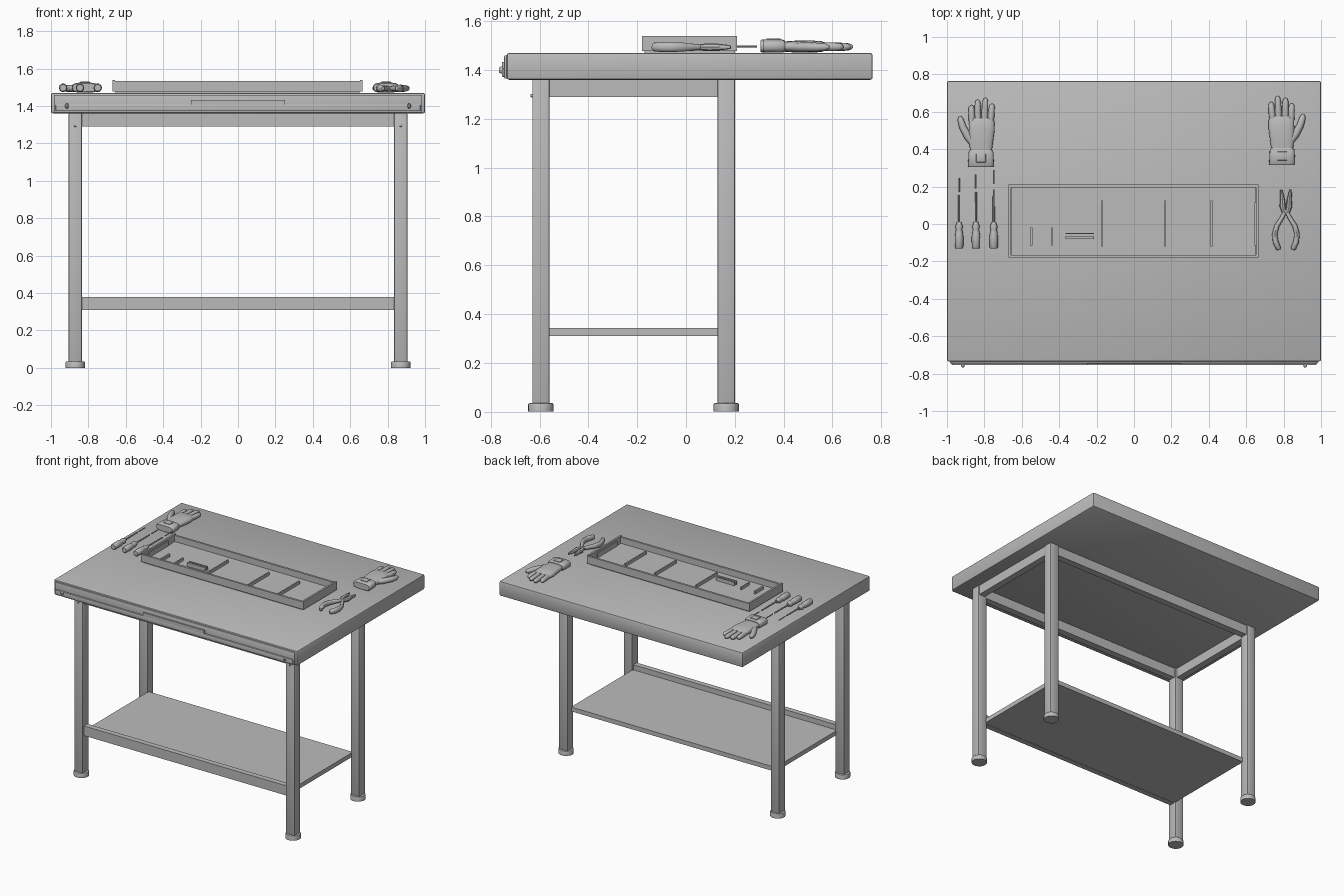
import bpy
import bmesh
from math import cos, sin, pi
from mathutils import Vector

cube = bpy.data.objects.get("Cube")
if cube:
    bpy.data.objects.remove(cube, do_unlink=True)

# One plain grey for the whole bench
grey = bpy.data.materials.new("plain grey")
grey.use_nodes = True
colour = (0.5, 0.5, 0.5, 1)
grey.diffuse_color = colour
grey.node_tree.nodes["Principled BSDF"].inputs["Base Color"].default_value = colour


def finish(name, bm, smooth=False):
    bmesh.ops.recalc_face_normals(bm, faces=bm.faces)
    mesh = bpy.data.meshes.new(name)
    bm.to_mesh(mesh)
    bm.free()
    mesh.materials.append(grey)
    ob = bpy.data.objects.new(name, mesh)
    bpy.context.collection.objects.link(ob)
    if smooth:
        bpy.ops.object.select_all(action="DESELECT")
        ob.select_set(True)
        bpy.context.view_layer.objects.active = ob
        bpy.ops.object.shade_smooth_by_angle(angle=0.7)
    return ob


def box(name, x, y, z, bevel=0):
    """Box from (low, high) ranges, with an optional rounded edge."""
    bm = bmesh.new()
    bmesh.ops.create_cube(bm, size=1)
    for v in bm.verts:
        v.co = [(r[0] + r[1]) / 2 + c * (r[1] - r[0]) for c, r in zip(v.co, (x, y, z))]
    if bevel:
        bmesh.ops.bevel(bm, geom=bm.edges[:], offset=bevel, segments=2,
                        profile=0.5, affect="EDGES")
    return finish(name, bm, bool(bevel))


def loft(name, path, z, sides=12, square=1.0):
    """Flat-lying tube through (x, y, half width, half height) stations."""
    bm = bmesh.new()
    rings = []
    for i, (x, y, w, h) in enumerate(path):
        a, b = path[max(i - 1, 0)], path[min(i + 1, len(path) - 1)]
        along = Vector((b[0] - a[0], b[1] - a[1], 0)).normalized()
        side = Vector((along.y, -along.x, 0))
        ring = []
        for k in range(sides):
            c, s = cos(2 * pi * k / sides), sin(2 * pi * k / sides)
            c, s = [abs(t) ** square * (1 if t > 0 else -1) for t in (c, s)]
            ring.append(bm.verts.new(Vector((x, y, z)) + side * c * w + Vector((0, 0, s * h))))
        rings.append(ring)
    for lower, upper in zip(rings, rings[1:]):
        for k in range(sides):
            n = (k + 1) % sides
            bm.faces.new((lower[k], lower[n], upper[n], upper[k]))
    bm.faces.new(rings[0])
    bm.faces.new(rings[-1])
    return finish(name, bm, True)


def finger(name, x0, y0, x1, y1, r):
    """Tapered finger with a rounded tip."""
    stations = [(0, 0.9), (0.3, 1), (0.6, 0.95), (0.85, 0.85), (0.95, 0.6), (1, 0.2)]
    loft(name, [(x0 + (x1 - x0) * t, y0 + (y1 - y0) * t, r * s, r * s)
                for t, s in stations], 1.495)


# Table top with front strip
TOP = 1.47
box("table_top", (-1, 1), (-0.735, 0.765), (1.36, TOP), 0.01)
box("front_backing", (-0.985, 0.985), (-0.745, -0.73), (1.365, 1.46), 0.004)
box("front_strip", (-0.975, 0.975), (-0.755, -0.735), (1.372, 1.408), 0.004)
box("front_pull", (-0.25, 0.25), (-0.755, -0.735), (1.405, 1.432))

# Legs, round feet and bolts
FRONT, BACK, LEG = -0.595, 0.165, 0.035
for side, sx in (("right", -1), ("left", 1)):
    lx = 0.87 * sx
    for end, y in (("front", FRONT), ("back", BACK)):
        box(f"{end}_{side}_leg", (lx - LEG, lx + LEG), (y - LEG, y + LEG), (0.03, 1.362), 0.004)
        bm = bmesh.new()
        bmesh.ops.create_cone(bm, cap_ends=True, segments=24, radius1=0.052,
                              radius2=0.052, depth=0.035)
        bmesh.ops.translate(bm, verts=bm.verts, vec=(lx, y, 0.0175))
        rim = [e for e in bm.edges if all(v.co.z > 0.03 for v in e.verts)]
        bmesh.ops.bevel(bm, geom=rim, offset=0.006, segments=2, profile=0.5, affect="EDGES")
        finish(f"{end}_{side}_foot", bm, True)
    box(f"{side}_top_rail", sorted((0.85 * sx, 0.9 * sx)), (FRONT, BACK), (1.29, 1.362))
    loft(f"{side}_leg_bolt", [(lx, -0.62, 0.008, 0.008), (lx, -0.638, 0.006, 0.006)], 1.295)
    kx = 0.915 * sx
    loft(f"{side}_strip_knob", [(kx, -0.75, 0.01, 0.014), (kx, -0.76, 0.01, 0.014),
                                (kx, -0.767, 0.005, 0.008)], 1.4)

# Frame rails and lower shelf
for end, y in (("front", FRONT), ("back", BACK)):
    box(f"{end}_top_rail", (-0.85, 0.85), (y - 0.025, y + 0.025), (1.29, 1.362))
box("lower_shelf", (-0.84, 0.84), (FRONT, 0.15), (0.31, 0.342))
box("shelf_lip", (-0.84, 0.84), (-0.615, -0.575), (0.308, 0.38))

# Parts tray: base, four walls, dividers
TX, TY = (-0.67, 0.665), (-0.18, 0.21)
box("tray_base", (-0.655, 0.65), (-0.17, 0.2), (TOP - 0.002, 1.488))
for i, y in enumerate((TY[0], TY[1] - 0.015)):
    box(f"tray_long_wall_{i}", TX, (y, y + 0.015), (1.478, 1.533))
for i, x in enumerate((TX[0], TX[1] - 0.013)):
    box(f"tray_end_wall_{i}", (x, x + 0.013), TY, (1.478, 1.54))
for i, x in enumerate((-0.17, 0.167, 0.415)):
    box(f"tray_divider_{i}", (x - 0.005, x + 0.005), (-0.12, 0.125), (1.485, 1.51))
for i, x in enumerate((-0.655, 0.649)):
    box(f"tray_end_rib_{i}", (x - 0.004, x + 0.004), (-0.115, 0.115), (1.485, 1.525))
for i, (x, w) in enumerate(((-0.55, 0.006), (-0.437, 0.003))):
    box(f"tray_peg_{i}", (x - w, x + w), (-0.115, -0.02), (1.485, 1.51))
for i, (y, w) in enumerate(((-0.05, 0.003), (-0.072, 0.007))):
    box(f"tray_bar_{i}", (-0.365, -0.215), (y - w, y + w), (1.485, 1.515))

# Screwdrivers with loose bits
for i, (x, tip, bit) in enumerate(((-0.935, 0.155, 0.17), (-0.845, 0.17, 0.19),
                                   (-0.75, 0.185, 0.215))):
    handle = [(-0.13, 0.018), (-0.124, 0.022), (-0.07, 0.023), (-0.045, 0.02),
              (-0.03, 0.016), (-0.015, 0.021), (0, 0.015), (0.012, 0.012)]
    loft(f"screwdriver_handle_{i}", [(x, y, r, r) for y, r in handle], 1.497, 10)
    loft(f"screwdriver_shaft_{i}", [(x, 0, 0.006, 0.006), (x, tip, 0.005, 0.005)], 1.497, 8)
    loft(f"screwdriver_bit_{i}", [(x, bit, 0.004, 0.004), (x, bit + 0.075, 0.004, 0.004)], 1.497, 8)

# Pliers
PX = 0.812
for side, s in (("right", -1), ("left", 1)):
    grip = [(0, 0.075, 0.01, 0.01), (0.02, 0.035, 0.011, 0.013), (0.048, -0.01, 0.013, 0.018),
            (0.06, -0.055, 0.014, 0.02), (0.055, -0.095, 0.015, 0.02),
            (0.04, -0.13, 0.014, 0.018), (0.037, -0.138, 0.008, 0.01)]
    loft(f"pliers_{side}_grip", [(PX + s * x, y, w, h) for x, y, w, h in grip], 1.494)
    jaw = [(0.008, 0.06, 0.012, 0.012), (0.018, 0.095, 0.016, 0.016),
           (0.018, 0.13, 0.013, 0.014), (0.023, 0.165, 0.009, 0.01), (0.025, 0.183, 0.005, 0.007)]
    loft(f"pliers_{side}_jaw", [(PX + s * x, y, w, h) for x, y, w, h in jaw], 1.494, 8)


# Work gloves, mirrored
def glove(side, cx, y, s):
    """s is the sideways direction away from the thumb."""
    n = f"{side}_glove_"

    def place(pts):
        return [(cx + s * a, y + b, w, h) for a, b, w, h in pts]
    loft(n + "cuff", place([(0, 0, 0.066, 0.022), (0, 0.006, 0.07, 0.027),
                            (0, 0.08, 0.066, 0.027), (0, 0.09, 0.06, 0.022)]), 1.498, 20, 0.6)
    loft(n + "palm", place([(0, 0.085, 0.058, 0.02), (0, 0.14, 0.065, 0.024),
                            (0.004, 0.2, 0.069, 0.025), (0.004, 0.24, 0.068, 0.022),
                            (0.004, 0.262, 0.058, 0.015)]), 1.496, 20, 0.75)
    for i, (a, b, length) in enumerate(((-0.048, -0.052, 0.33), (-0.016, -0.018, 0.36),
                                        (0.018, 0.024, 0.37), (0.05, 0.06, 0.338))):
        finger(n + f"finger_{i}", cx + s * a, y + 0.235, cx + s * b, y + length, 0.018)
    loft(n + "thumb", place([(-0.035, 0.12, 0.022, 0.018), (-0.072, 0.165, 0.021, 0.019),
                             (-0.098, 0.215, 0.019, 0.018), (-0.11, 0.255, 0.016, 0.015),
                             (-0.113, 0.272, 0.006, 0.006)]), 1.494)
    box(n + "strap", (cx - 0.026, cx + 0.026), (y + 0.025, y + 0.072), (1.5, 1.53), 0.003)


glove("right", -0.818, 0.305, 1)
glove("left", 0.792, 0.315, -1)
